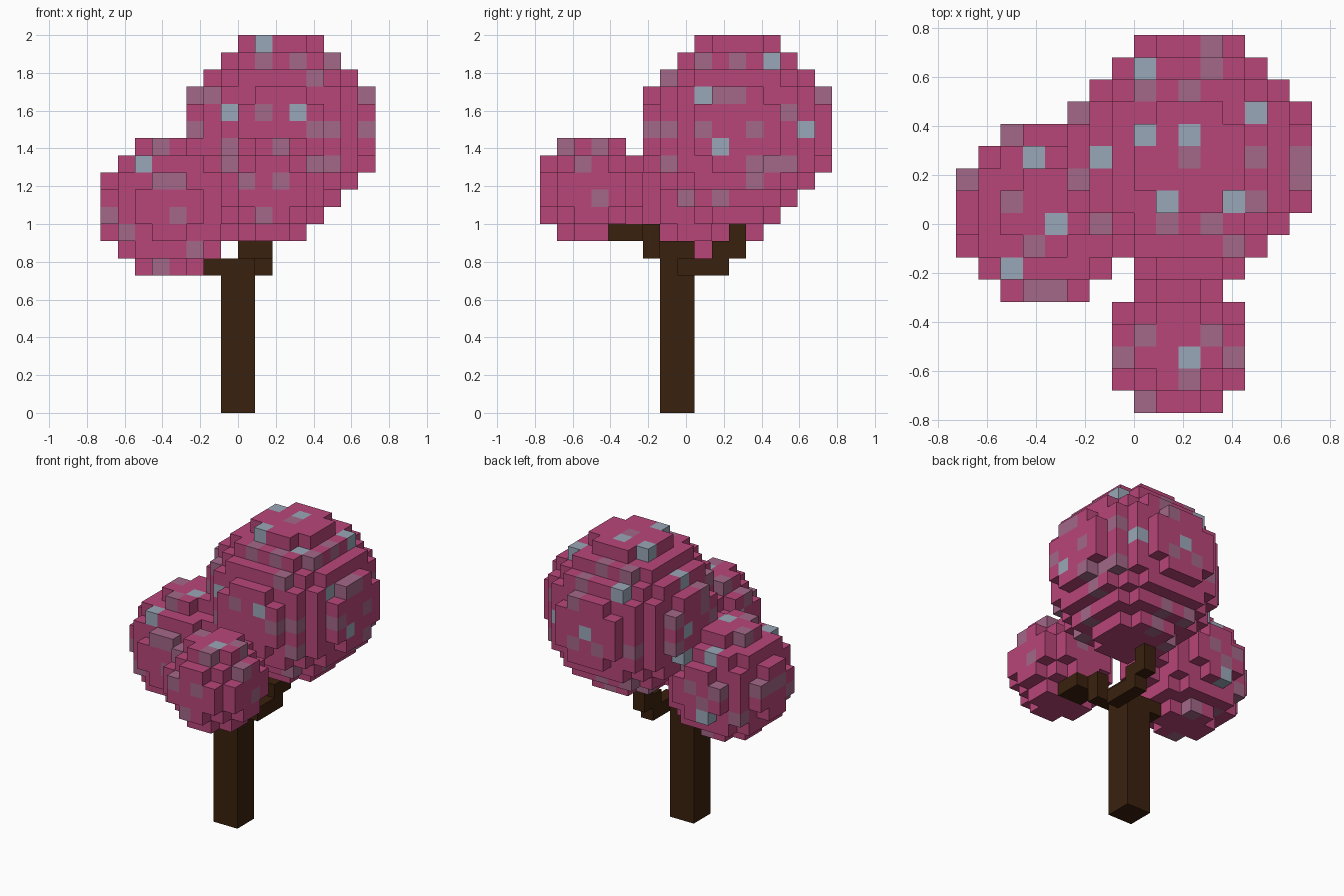
import bpy
import bmesh
import random
from itertools import product

if "Cube" in bpy.data.objects:
    bpy.data.objects.remove(bpy.data.objects["Cube"], do_unlink=True)

V = 1 / 11                      # edge length of one block
ORIGIN = (-8, -8.5, 0)          # block grid corner, in blocks


def material(name, rgb):
    m = bpy.data.materials.new(name)
    m.use_nodes = True
    m.diffuse_color = (*rgb, 1)
    m.node_tree.nodes["Principled BSDF"].inputs["Base Color"].default_value = (*rgb, 1)
    return m


PINK, MAUVE, BLUE, WOOD = range(4)
mats = [material("blossom_pink", (0.479, 0.061, 0.191)),
        material("faded_mauve", (0.366, 0.138, 0.246)),
        material("pale_blue", (0.323, 0.386, 0.479)),
        material("dark_bark", (0.042, 0.0152, 0.004))]


def box(lo, hi):
    """All block cells from lo to hi inclusive."""
    return set(product(*(range(a, b + 1) for a, b in zip(lo, hi))))


def ball(lo, d):
    """Blocks of a ball of diameter d whose bounding box starts at lo."""
    c = (d - 1) / 2
    return {tuple(l + o for l, o in zip(lo, p))
            for p in product(range(d), repeat=3)
            if sum((o - c) ** 2 for o in p) <= d * d / 4}


# Parts as sets of blocks; earlier parts win where they overlap
parts = {
    "trunk": box((7, 7, 0), (8, 8, 8)),
    "front_branch": box((8, 6, 9), (8, 8, 9)) | box((9, 6, 9), (9, 6, 10))
    | {(9, 5, 10), (10, 5, 10), (9, 4, 10), (10, 4, 10)},
    "back_branch": box((9, 8, 8), (9, 10, 8)) | box((9, 10, 9), (9, 11, 9)) | {(9, 11, 10)},
    "side_branch": box((6, 7, 8), (6, 8, 8)),
    "large_canopy": ball((5, 6, 11), 11),
    "side_canopy": ball((0, 5, 8), 8),
    "front_canopy": ball((7, 0, 10), 6),
}
owner, colour = {}, {}
for name, cells in parts.items():
    for c in cells:
        if c not in owner:
            owner[c] = name
            colour[c] = PINK if "canopy" in name else WOOD


def outermost(axis, side):
    """Map each grid column along an axis to its outermost block."""
    found = {}
    for c in owner:
        key = c[:axis] + c[axis + 1:]
        if key not in found or c[axis] * side > found[key][axis] * side:
            found[key] = c
    return found


def speckle(columns, tint, spots):
    for s in spots:
        c = columns.get(s)
        if c and colour[c] != WOOD:
            colour[c] = tint


front, right, top = outermost(1, -1), outermost(0, 1), outermost(2, 1)

# Speckled blossoms on front (x, z), right (y, z) and top (x, y) columns
speckle(front, MAUVE, [(9, 20), (12, 19), (5, 18), (6, 18), (5, 16), (9, 17), (12, 16),
                       (13, 16), (15, 16), (3, 15), (7, 15), (10, 15), (12, 14), (13, 14),
                       (3, 13), (4, 13), (8, 13), (10, 13), (4, 11), (0, 11), (9, 11),
                       (5, 9), (3, 8), (1, 10)])
speckle(right, MAUVE, [(9, 20), (11, 20), (7, 19), (11, 18), (16, 18), (14, 17), (6, 16),
                       (9, 16), (12, 16), (13, 14), (14, 14), (12, 14), (12, 13), (8, 12),
                       (10, 12), (1, 15), (3, 15), (2, 14), (3, 12)])
speckle(top, MAUVE, [(11, 16), (11, 15), (10, 14), (8, 14), (2, 12), (5, 13), (10, 11),
                     (15, 11), (15, 10), (5, 10), (0, 10), (2, 9), (11, 8), (3, 7), (3, 5),
                     (4, 5), (8, 3), (11, 3), (7, 2), (10, 1), (8, 0)])
speckle(front, BLUE, [(9, 21), (7, 17), (11, 17), (2, 14)])
speckle(right, BLUE, [(13, 20), (9, 18), (15, 16), (10, 15)])
speckle(top, BLUE, [(8, 15), (13, 13), (8, 12), (10, 12), (6, 11), (3, 11), (9, 9),
                    (12, 9), (4, 8), (2, 6), (10, 2)])

# Scattered speckles on the back, far side and underside
random.seed(4)
seen = set(front.values()) | set(right.values()) | set(top.values())
for c in sorted(owner):
    if c not in seen and colour[c] == PINK:
        r = random.random()
        colour[c] = BLUE if r < 0.025 else MAUVE if r < 0.125 else PINK


def build(name):
    """Mesh the exposed block faces of one part."""
    bm = bmesh.new()
    verts = {}

    def vert(p):
        if p not in verts:
            verts[p] = bm.verts.new([(a + o) * V for a, o in zip(p, ORIGIN)])
        return verts[p]

    used = sorted({colour[c] for c in owner if owner[c] == name})
    for c in sorted(k for k in owner if owner[k] == name):
        for axis, side in product(range(3), (0, 1)):
            n = list(c)
            n[axis] += 2 * side - 1
            if tuple(n) in owner:
                continue
            u, w = (axis + 1) % 3, (axis + 2) % 3
            loop = []
            for du, dw in ((0, 0), (1, 0), (1, 1), (0, 1)):
                p = list(c)
                p[axis] += side
                p[u] += du
                p[w] += dw
                loop.append(vert(tuple(p)))
            f = bm.faces.new(loop if side else loop[::-1])
            f.material_index = used.index(colour[c])
    mesh = bpy.data.meshes.new(name)
    bm.to_mesh(mesh)
    bm.free()
    for i in used:
        mesh.materials.append(mats[i])
    bpy.context.scene.collection.objects.link(bpy.data.objects.new(name, mesh))


for part in parts:
    build(part)
